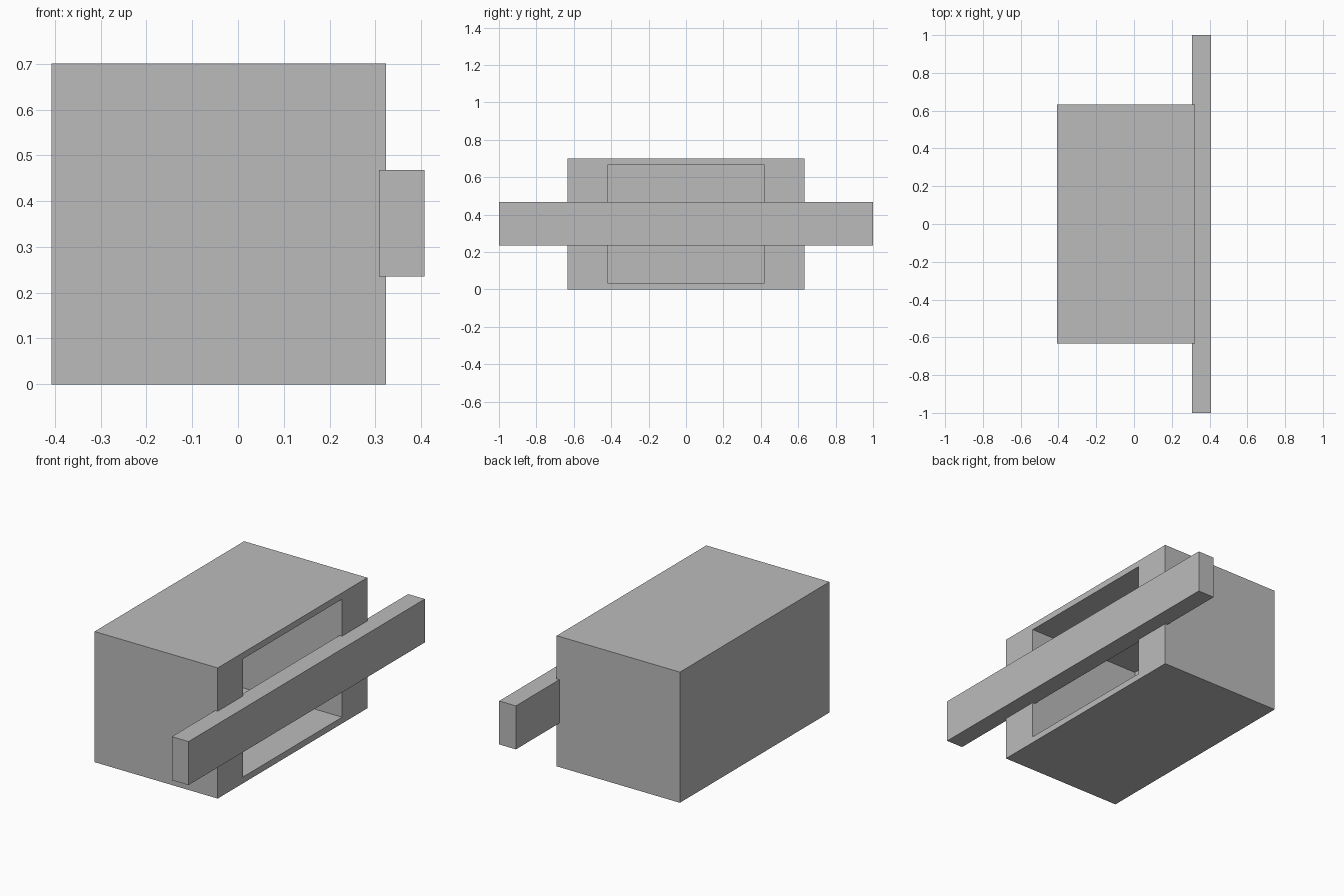
import bpy
import bmesh
from mathutils import Vector

default_cube = bpy.data.objects.get("Cube")
if default_cube:
    bpy.data.objects.remove(default_cube, do_unlink=True)

grey = bpy.data.materials.new("plain_grey")
grey.use_nodes = True
grey.diffuse_color = (0.5, 0.5, 0.5, 1)
grey.node_tree.nodes["Principled BSDF"].inputs["Base Color"].default_value = (0.5, 0.5, 0.5, 1)


def box_mesh(low, high):
    """Return a bmesh box spanning two opposite corners."""
    low, high = Vector(low), Vector(high)
    bm = bmesh.new()
    bmesh.ops.create_cube(bm, size=1)
    bmesh.ops.scale(bm, vec=high - low, verts=bm.verts)
    bmesh.ops.translate(bm, vec=(low + high) / 2, verts=bm.verts)
    return bm


def finish(name, bm):
    """Turn a bmesh into a named, coloured object."""
    bmesh.ops.recalc_face_normals(bm, faces=bm.faces)
    mesh = bpy.data.meshes.new(name)
    bm.to_mesh(mesh)
    bm.free()
    mesh.materials.append(grey)
    obj = bpy.data.objects.new(name, mesh)
    bpy.context.collection.objects.link(obj)
    return obj


# Housing: a box with a rectangular cavity opening on its left side
HALF_LENGTH, HEIGHT = 0.633, 0.70
HALF_OPENING, WALL = 0.42, 0.048
BACK, FRONT = -0.407, 0.323

housing = box_mesh((BACK, -HALF_LENGTH, 0), (FRONT, HALF_LENGTH, HEIGHT))
mouth = max(housing.faces, key=lambda f: f.calc_center_median().x)
bmesh.ops.inset_individual(housing, faces=[mouth], thickness=WALL)
for v in mouth.verts:
    v.co.y = HALF_OPENING if v.co.y > 0 else -HALF_OPENING

# Push the inset face inward to hollow the housing
pushed = bmesh.ops.extrude_discrete_faces(housing, faces=[mouth])["faces"][0]
rim = [e for e in housing.edges if e.is_boundary and all(abs(v.co.x - FRONT) < 1e-5 for v in e.verts)]
for v in pushed.verts:
    v.co.x = BACK + WALL
bmesh.ops.remove_doubles(housing, verts=housing.verts, dist=1e-5)
finish("housing", housing)

# Long bar across the opening, slightly sunk into the housing face
finish("cross_bar", box_mesh((0.308, -1, 0.235), (0.407, 1, 0.468)))
